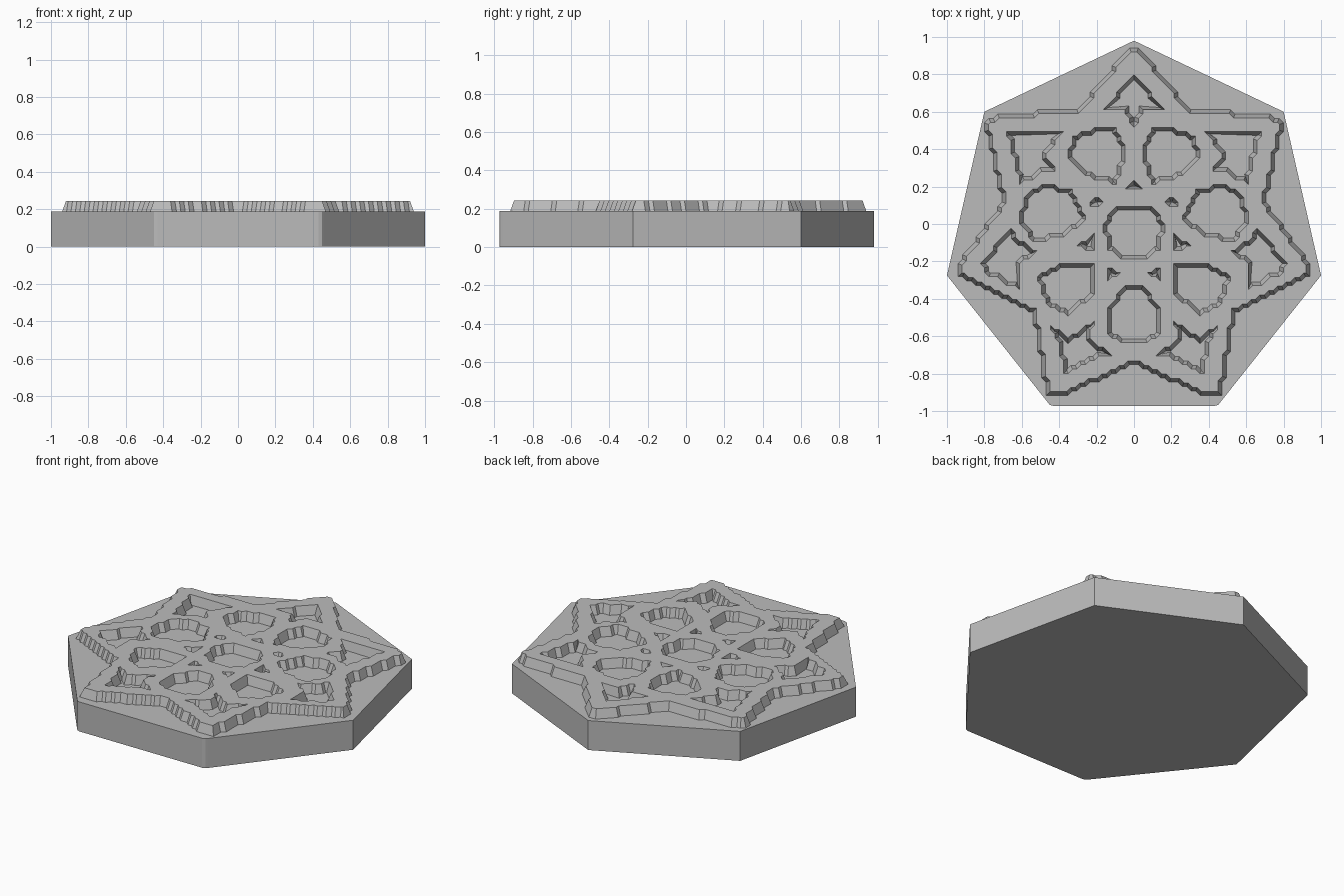
import bpy
import bmesh
from mathutils import Vector

cube = bpy.data.objects.get("Cube")
if cube:
    bpy.data.objects.remove(cube)

CELL = 0.0235     # size of the stair steps along the outlines
SLOPE = 0.02      # draft of the raised walls
PLATE_TOP, RELIEF_TOP = 0.187, 0.243

grey = bpy.data.materials.new("plain grey")
grey.use_nodes = True
colour = (0.5, 0.5, 0.5, 1)
grey.diffuse_color = colour
grey.node_tree.nodes["Principled BSDF"].inputs["Base Color"].default_value = colour


def finish(bm, name):
    bmesh.ops.recalc_face_normals(bm, faces=bm.faces)
    mesh = bpy.data.meshes.new(name)
    bm.to_mesh(mesh)
    bm.free()
    mesh.materials.append(grey)
    obj = bpy.data.objects.new(name, mesh)
    bpy.context.collection.objects.link(obj)
    return obj


def mirrored(half):
    """Close a left-half outline with its mirror image."""
    return half + [(-x, y) for x, y in reversed(half) if x != 0]


def flipped(outline):
    return [(-x, y) for x, y in outline]


def stepped(outline):
    """Walk the outline over a square grid, keeping only the corners."""
    cells = [(round(x / CELL), round(y / CELL)) for x, y in outline]
    path = []
    for (ax, ay), (bx, by) in zip(cells, cells[1:] + cells[:1]):
        n = max(abs(bx - ax), abs(by - ay))
        path += [(round(ax + (bx - ax) * i / n), round(ay + (by - ay) * i / n)) for i in range(n)]
    # drop straight points and doubled-back spikes
    i, kept = 0, 0
    while kept < len(path):
        a, b, c = path[i - 1], path[i], path[(i + 1) % len(path)]
        if (b[0] - a[0]) * (c[1] - b[1]) == (b[1] - a[1]) * (c[0] - b[0]):
            path.pop(i)
            kept, i = 0, max(0, i - 2)
        else:
            kept += 1
            i += 1
        i %= len(path)
    return [Vector(p) * CELL for p in path]


def offset(path, distance):
    """Shift the path to its left by a distance."""
    moved = []
    for i, p in enumerate(path):
        d1 = (p - path[i - 1]).normalized()
        d2 = (path[(i + 1) % len(path)] - p).normalized()
        n1, n2 = Vector((-d1.y, d1.x)), Vector((-d2.y, d2.x))
        moved.append(p + (n1 + n2) * distance / max(0.5, 1 + n1.dot(n2)))
    return moved


# heptagonal base plate with slightly eased front corners
half_plate = [(0, 0.98), (-0.8, 0.6), (-1, -0.275), (-0.46, -0.955), (-0.45, -0.967), (-0.43, -0.973)]
bm = bmesh.new()
face = bm.faces.new([bm.verts.new((x, y, 0)) for x, y in mirrored(half_plate)])
top = bmesh.ops.extrude_face_region(bm, geom=[face])["geom"]
bmesh.ops.translate(bm, vec=(0, 0, PLATE_TOP), verts=[v for v in top if isinstance(v, bmesh.types.BMVert)])
if not any(f.calc_center_median().z == 0 for f in bm.faces):
    bm.faces.new([v for v in bm.verts if v.co.z == 0])
finish(bm, "base_plate")

# seven-pointed star outline
star = mirrored([(0, 0.93), (-0.04, 0.92), (-0.3, 0.6), (-0.74, 0.595), (-0.79, 0.54), (-0.7, 0.11),
                 (-0.95, -0.22), (-0.95, -0.28), (-0.55, -0.48), (-0.46, -0.92), (-0.37, -0.92), (0, -0.75)])

# openings on the centre line: middle, front, rear tip and small rear gap
centre_openings = [
    mirrored([(0, 0.1), (-0.09, 0.095), (-0.155, 0.0), (-0.145, -0.13), (-0.05, -0.19)]),
    mirrored([(-0.04, -0.34), (-0.14, -0.45), (-0.14, -0.59), (-0.07, -0.64)]),
    mirrored([(0, 0.79), (-0.17, 0.6), (-0.05, 0.6), (0, 0.49)]),
    mirrored([(0, 0.24), (-0.045, 0.18)]),
]
# openings repeated on both sides
side_openings = [
    # rounded cells
    [(-0.19, 0.51), (-0.1, 0.51), (-0.05, 0.4), (-0.06, 0.27), (-0.1, 0.21), (-0.27, 0.25), (-0.36, 0.35), (-0.34, 0.47)],
    [(-0.49, 0.21), (-0.33, 0.19), (-0.26, 0.03), (-0.37, -0.08), (-0.55, -0.09), (-0.6, 0.0), (-0.58, 0.14)],
    [(-0.22, -0.2), (-0.4, -0.2), (-0.51, -0.29), (-0.48, -0.42), (-0.35, -0.49), (-0.22, -0.38)],
    # star tips
    [(-0.67, 0.5), (-0.38, 0.5), (-0.48, 0.38), (-0.42, 0.29), (-0.47, 0.29), (-0.61, 0.22), (-0.64, 0.32)],
    [(-0.66, -0.02), (-0.82, -0.2), (-0.79, -0.27), (-0.6, -0.36), (-0.62, -0.21), (-0.51, -0.15), (-0.62, -0.1)],
    [(-0.45, -0.54), (-0.36, -0.6), (-0.22, -0.52), (-0.23, -0.62), (-0.11, -0.71), (-0.17, -0.71), (-0.38, -0.81), (-0.41, -0.65)],
    # small gaps around the middle
    [(-0.21, 0.15), (-0.16, 0.12), (-0.18, 0.09), (-0.23, 0.09)],
    [(-0.31, -0.11), (-0.22, -0.05), (-0.22, -0.13)],
    [(-0.13, -0.23), (-0.06, -0.25), (-0.13, -0.31)],
]
openings = centre_openings + side_openings + [flipped(o) for o in side_openings]

# raised star lattice: sloped walls around every outline, then one filled top
bm = bmesh.new()
rim_edges = []
for outline in [star] + openings:
    path = stepped(outline)
    area = sum(path[i - 1].cross(p) for i, p in enumerate(path))
    if (area > 0) != (outline is star):
        path.reverse()
    low, high = (path, offset(path, SLOPE)) if outline is star else (offset(path, -SLOPE), path)
    lower = [bm.verts.new((p.x, p.y, PLATE_TOP)) for p in low]
    upper = [bm.verts.new((p.x, p.y, RELIEF_TOP)) for p in high]
    for i in range(len(path)):
        bm.faces.new((lower[i - 1], lower[i], upper[i], upper[i - 1]))
        rim_edges.append(bm.edges.get((upper[i - 1], upper[i])))
bmesh.ops.triangle_fill(bm, edges=rim_edges, use_beauty=True, normal=(0, 0, 1))
finish(bm, "star_lattice")
